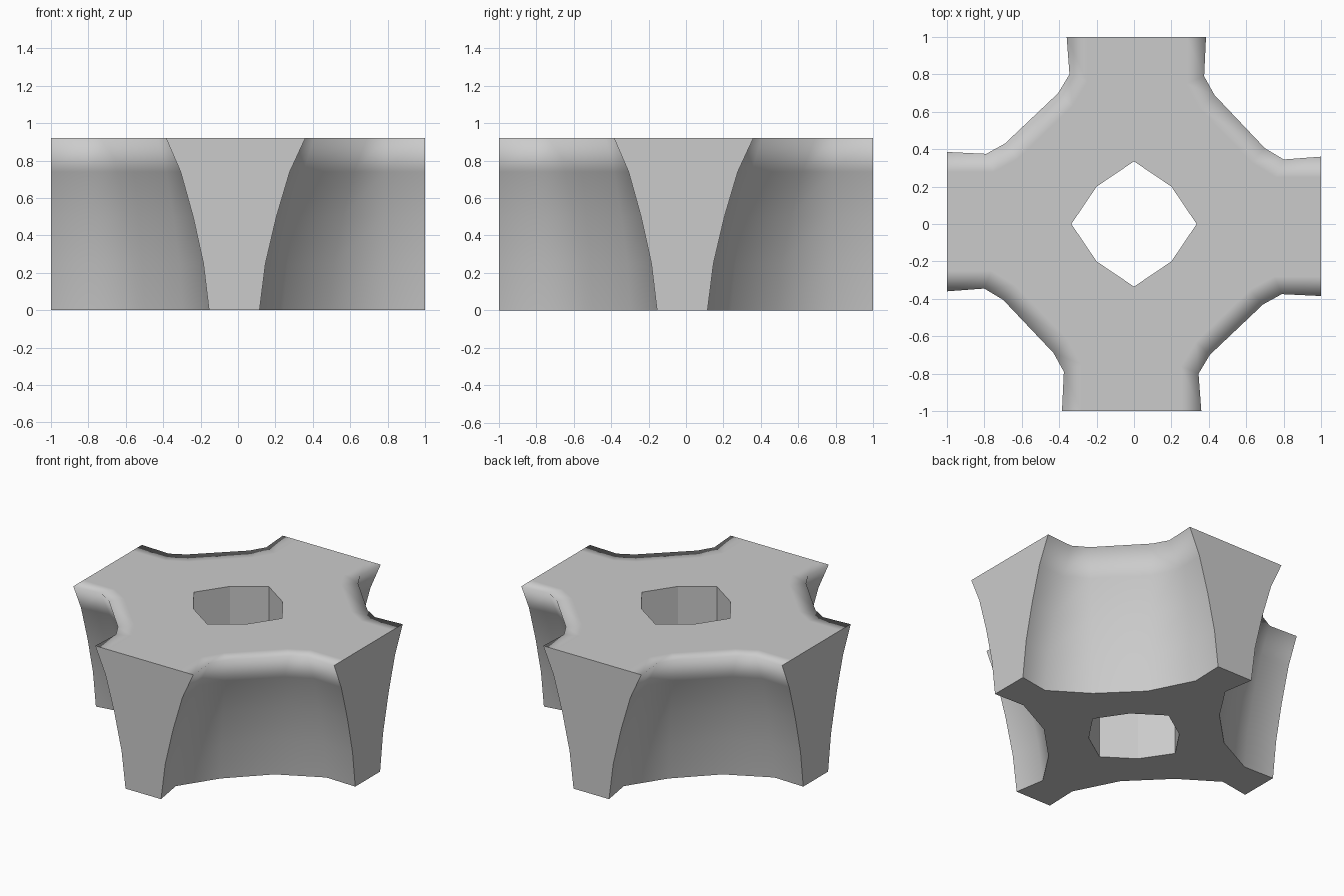
import bpy
import bmesh
from mathutils import Matrix, Vector

cube = bpy.data.objects.get("Cube")
if cube:
    bpy.data.objects.remove(cube)

HEIGHT = 0.92

# One quarter of the outline, from the front arm round to the right arm
top_curve = [(0.36, -1), (0.345, -0.8), (0.405, -0.7),
             (0.69, -0.43), (0.79, -0.375), (1, -0.385)]
bottom_curve = [(0.115, -1), (0.08, -0.79), (0.244, -0.538),
                (0.484, -0.296), (0.775, -0.148), (1, -0.155)]
inner_curve = [(0.25, -1), (0.25, -0.76), (0.33, -0.63),
               (0.62, -0.35), (0.75, -0.28), (1, -0.28)]
hole_curve = [(0.335, 0), (0.2, -0.2), (0, -0.335)]

# Height and flare of each section: 0 is the base outline, 1 the top outline
sections = [(0, 0), (0.25, 0.13), (0.5, 0.37), (0.74, 0.66), (HEIGHT, 1)]


def at_height(points, z):
    return [Vector((x, y, z)) for x, y in points]


def section(z, flare):
    base = at_height(bottom_curve, z)
    rim = at_height(top_curve, z)
    blend = [b.lerp(r, flare) for b, r in zip(base, rim)]
    return [Vector((0, -1, z))] + blend + [Vector((1, 0, z))]


bm = bmesh.new()
rings = [section(*s) for s in sections]
inner = at_height(inner_curve, HEIGHT)
hole_top = at_height(hole_curve, HEIGHT)
hole_base = at_height(hole_curve, 0)


def build_quarter(turn):
    def face(points, smooth):
        f = bm.faces.new([bm.verts.new(turn @ p) for p in points])
        f.smooth = smooth

    # Flared walls between the arms and flat arm ends
    last = len(rings[0]) - 2
    for low, high in zip(rings, rings[1:]):
        for i in range(last + 1):
            points = [low[i], low[i + 1], high[i + 1], high[i]]
            if high is rings[-1] and i == 0:
                points.insert(3, inner[0])
            if high is rings[-1] and i == last:
                points.insert(3, inner[-1])
            face(points, 0 < i < last)

    # Softly shaded rim, flat top, base and hole walls
    rim = rings[-1][1:-1]
    for i in range(len(rim) - 1):
        face([rim[i], rim[i + 1], inner[i + 1], inner[i]], True)
    face([rings[-1][0]] + inner + [rings[-1][-1]] + hole_top, True)
    face(list(reversed(rings[0] + hole_base)), False)
    for i in range(2):
        face([hole_base[i + 1], hole_base[i], hole_top[i], hole_top[i + 1]], False)


for k in range(4):
    build_quarter(Matrix.Rotation(k * 1.5707963, 4, "Z"))
bmesh.ops.remove_doubles(bm, verts=bm.verts[:], dist=0.0005)
bmesh.ops.recalc_face_normals(bm, faces=bm.faces[:])

mesh = bpy.data.meshes.new("cross_block")
bm.to_mesh(mesh)
bm.free()
block = bpy.data.objects.new("cross_block", mesh)
bpy.context.collection.objects.link(block)

# Plain grey finish
grey = bpy.data.materials.new("light_grey")
grey.use_nodes = True
colour = (0.6, 0.6, 0.6, 1)
grey.diffuse_color = colour
grey.node_tree.nodes["Principled BSDF"].inputs["Base Color"].default_value = colour
mesh.materials.append(grey)
